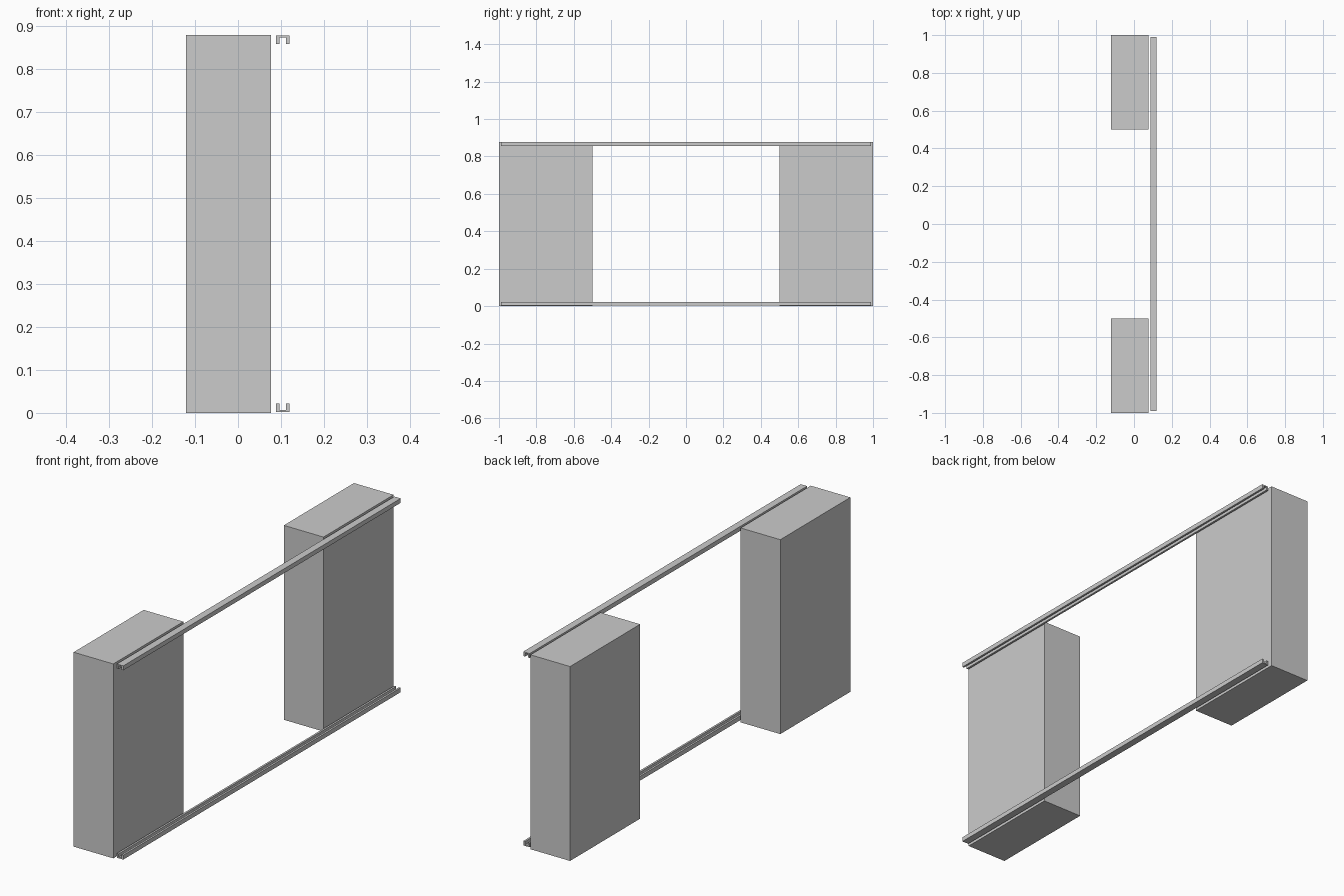
import bpy, bmesh

if "Cube" in bpy.data.objects:
    bpy.data.objects.remove(bpy.data.objects["Cube"])

X0, X1, TOP = -0.121, 0.077, 0.878


def prism(name, profile, y0, y1):
    """Extrude an x-z profile along y."""
    bm = bmesh.new()
    face = bm.faces.new([bm.verts.new((x, y0, z)) for x, z in profile])
    ext = bmesh.ops.extrude_face_region(bm, geom=[face])
    verts = [g for g in ext["geom"] if isinstance(g, bmesh.types.BMVert)]
    bmesh.ops.translate(bm, verts=verts, vec=(0, y1 - y0, 0))
    bmesh.ops.recalc_face_normals(bm, faces=bm.faces)
    mesh = bpy.data.meshes.new(name)
    bm.to_mesh(mesh)
    bm.free()
    obj = bpy.data.objects.new(name, mesh)
    bpy.context.collection.objects.link(obj)
    return obj


# Wall blocks on either side of the opening
block = [(X0, 0), (X1, 0), (X1, TOP), (X0, TOP)]
prism("wall_block_front", block, -1.0, -0.5)
prism("wall_block_back", block, 0.5, 1.0)

# Sliding tracks: U channel at the bottom, flipped at the top
L, R, H, WALL, WEB = 0.088, 0.120, 0.020, 0.009, 0.005
channel = [(L, 0), (R, 0), (R, H), (R - WALL, H), (R - WALL, WEB),
           (L + WALL, WEB), (L + WALL, H), (L, H)]
prism("bottom_track", [(x, z + 0.002) for x, z in channel], -0.99, 0.99)
prism("top_track", [(x, TOP - 0.001 - z) for x, z in channel], -0.99, 0.99)
